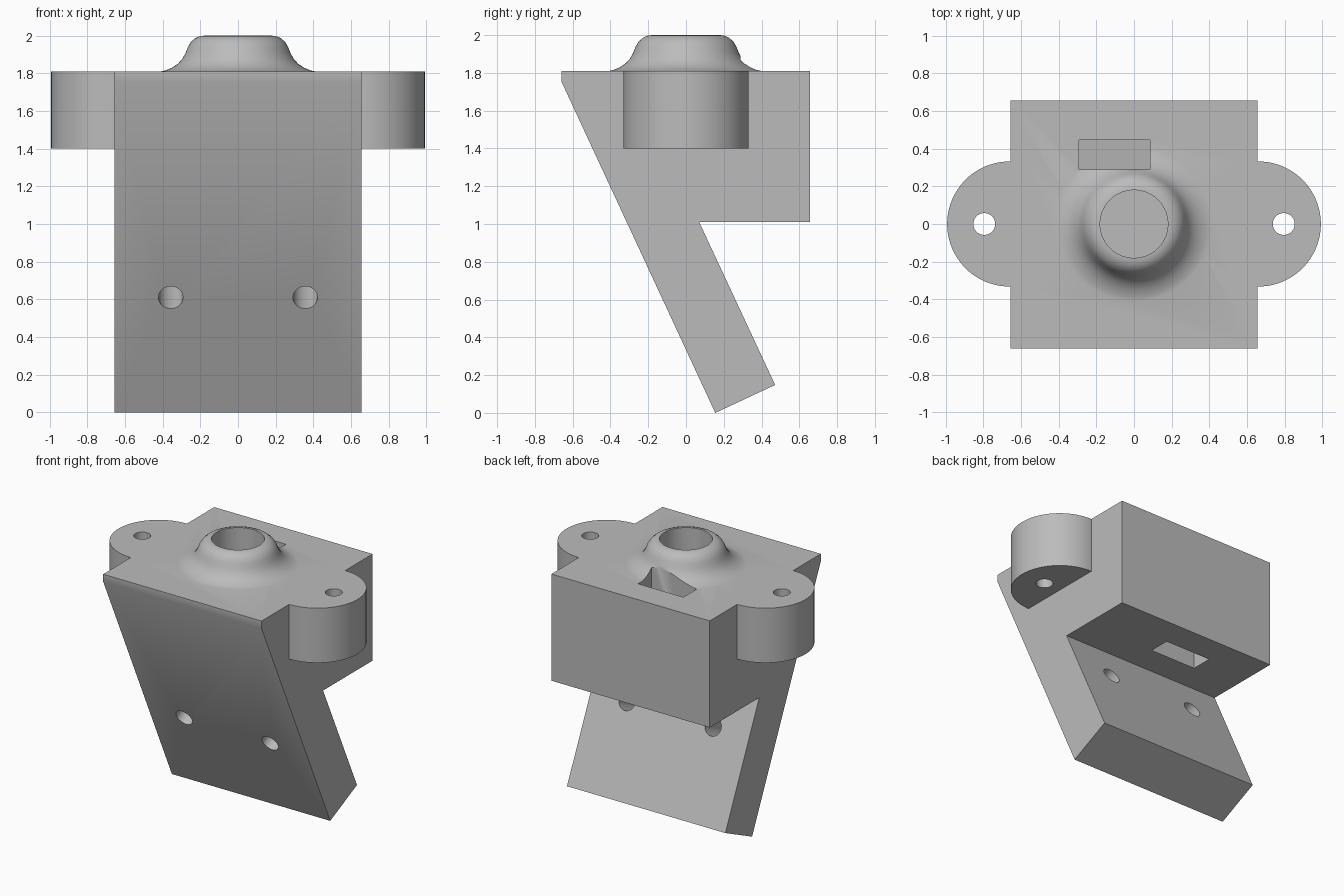
import bpy, bmesh, math
from mathutils import Matrix, Vector

cube = bpy.data.objects.get("Cube")
if cube:
    bpy.data.objects.remove(cube, do_unlink=True)

grey = bpy.data.materials.new("plain grey")
grey.use_nodes = True
GREY = (0.5, 0.5, 0.5, 1)
grey.diffuse_color = GREY
grey.node_tree.nodes["Principled BSDF"].inputs["Base Color"].default_value = GREY


def finish(name, bm):
    bmesh.ops.recalc_face_normals(bm, faces=bm.faces)
    mesh = bpy.data.meshes.new(name)
    bm.to_mesh(mesh)
    bm.free()
    mesh.materials.append(grey)
    obj = bpy.data.objects.new(name, mesh)
    bpy.context.collection.objects.link(obj)
    return obj


def cylinder(name, centre, radius, depth, axis=(0, 0, 1), sides=64):
    bm = bmesh.new()
    turn = Vector((0, 0, 1)).rotation_difference(Vector(axis)).to_matrix().to_4x4()
    bmesh.ops.create_cone(bm, cap_ends=True, segments=sides, radius1=radius,
                          radius2=radius, depth=depth,
                          matrix=Matrix.Translation(centre) @ turn)
    return finish(name, bm)


def box(name, centre, size):
    bm = bmesh.new()
    bmesh.ops.create_cube(bm, size=1, matrix=Matrix.Translation(centre)
                          @ Matrix.Diagonal((*size, 1)))
    return finish(name, bm)


def combine(target, tool, operation):
    tool.hide_render = True
    mod = target.modifiers.new(tool.name, 'BOOLEAN')
    mod.operation, mod.solver, mod.object = operation, 'EXACT', tool
    bpy.context.view_layer.objects.active = target
    bpy.ops.object.modifier_apply(modifier=mod.name)
    bpy.data.objects.remove(tool, do_unlink=True)


TOP, HALF = 1.81, 0.657

# Block and slanted leg, one side profile extruded across the width
side = [(-0.66, TOP), (HALF, TOP), (HALF, 1.01), (0.07, 1.01),
        (0.472, 0.148), (0.155, 0), (-0.66, 1.755)]
bm = bmesh.new()
face = bm.faces.new([bm.verts.new((-HALF, y, z)) for y, z in side])
sweep = bmesh.ops.extrude_face_region(bm, geom=[face])
bmesh.ops.translate(bm, vec=(2 * HALF, 0, 0),
                    verts=[v for v in sweep["geom"] if isinstance(v, bmesh.types.BMVert)])
body = finish("mount_body", bm)

# Round mounting lugs
for s in (-1, 1):
    combine(body, cylinder("lug", (s * 0.66, 0, (TOP + 1.4) / 2), 0.332, TOP - 1.4,
                           sides=96), 'UNION')

# Flared collar turned around the vertical axis
flare = [(0, 1.6), (0.42, 1.6), (0.42, 1.808), (0.385, 1.815), (0.35, 1.83),
         (0.32, 1.85), (0.297, 1.875), (0.28, 1.905), (0.267, 1.938),
         (0.25, 1.967), (0.225, 1.988), (0.2, 1.998), (0.175, 2.0), (0, 2.0)]
bm = bmesh.new()
pts = [bm.verts.new((r, 0, z)) for r, z in flare]
edges = [bm.edges.new(pair) for pair in zip(pts, pts[1:])]
bmesh.ops.spin(bm, geom=pts + edges, cent=(0, 0, 0), axis=(0, 0, 1),
               angle=math.tau, steps=72, use_duplicate=False)
bmesh.ops.remove_doubles(bm, verts=bm.verts, dist=0.0005)
combine(body, finish("collar", bm), 'UNION')

# Centre bore and rectangular cable slot
combine(body, cylinder("bore", (0, 0, 1.7), 0.18, 1.0), 'DIFFERENCE')
combine(body, box("slot", (-0.103, 0.368, 1.5), (0.376, 0.158, 1.2)), 'DIFFERENCE')

# Screw holes through the lugs and square to the leg
slope = Vector((0, 1.755, 0.815)).normalized()
for s in (-1, 1):
    combine(body, cylinder("lug_hole", (s * 0.795, 0, 1.6), 0.058, 1), 'DIFFERENCE')
    combine(body, cylinder("leg_hole", Vector((s * 0.357, -0.128, 0.61)) + slope * 0.17,
                           0.065, 0.6, slope), 'DIFFERENCE')

bpy.ops.object.select_all(action='DESELECT')
body.select_set(True)
bpy.context.view_layer.objects.active = body
bpy.ops.object.shade_smooth_by_angle(angle=math.radians(30))
